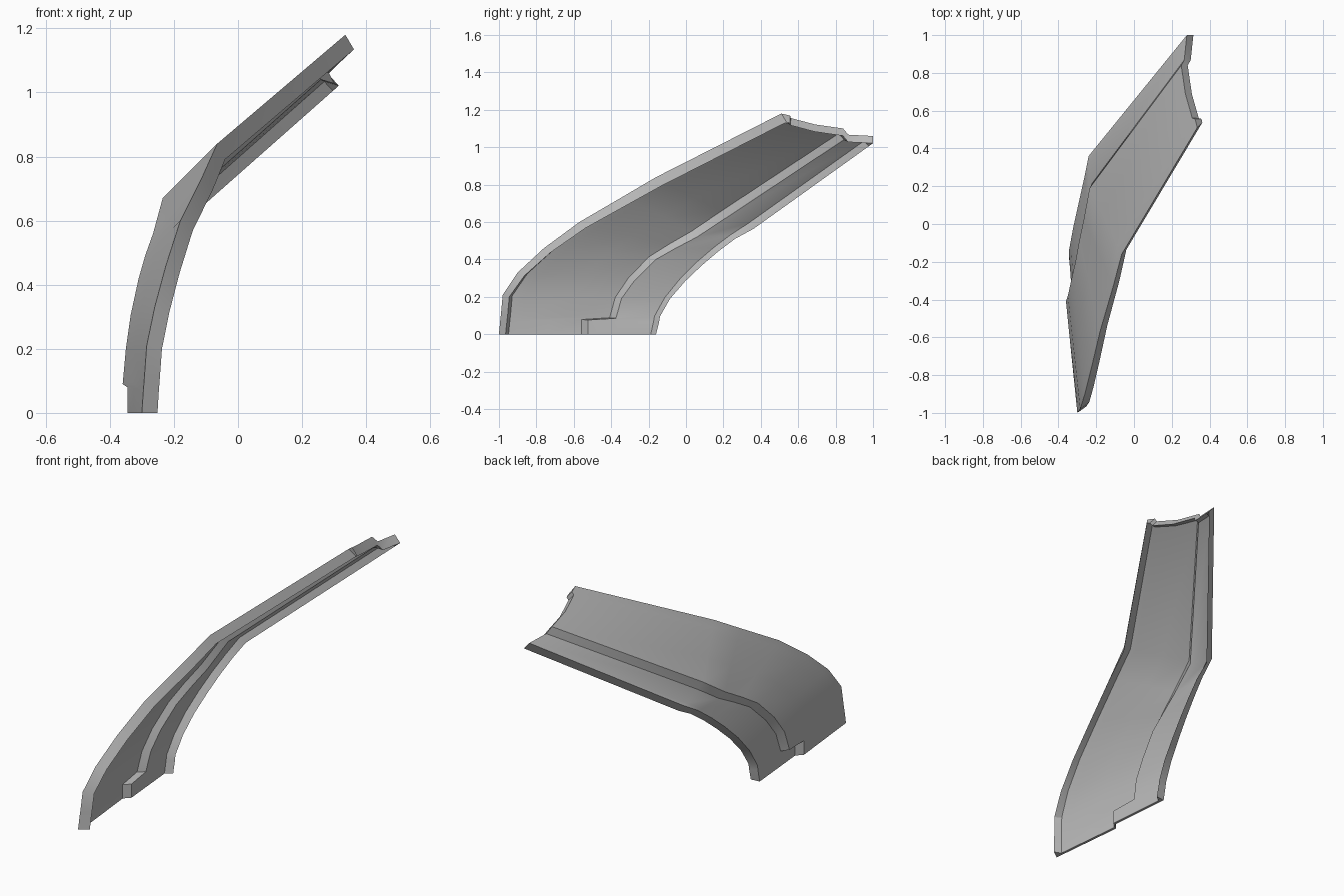
import bpy, bmesh
from mathutils import Vector

cube = bpy.data.objects.get("Cube")
if cube:
    bpy.data.objects.remove(cube, do_unlink=True)

# Three guide curves from foot to tip: front edge, step ridge, back edge
FRONT = [(-.30, -1, 0), (-.295, -.993, .075), (-.293, -.99, .1), (-.285, -.98, .21),
         (-.26, -.9, .33), (-.225, -.76, .46), (-.18, -.57, .6), (-.11, -.33, .74),
         (-.065, -.16, .84), (.335, .51, 1.18)]
RIDGE = [(-.345, -.56, 0), (-.345, -.56, .08), (-.36, -.41, .09), (-.35, -.38, .2),
         (-.335, -.31, .305), (-.31, -.2, .42), (-.29, -.09, .49), (-.265, .03, .56),
         (-.235, .19, .67), (.25, .84, 1.1)]
BACK = [(-.345, -.165, 0), (-.345, -.15, .07), (-.345, -.145, .1), (-.335, -.09, .2),
        (-.32, -.01, .3), (-.3, .08, .39), (-.28, .17, .47), (-.26, .26, .54),
        (-.24, .36, .6), (.28, 1, 1.06)]
LIP, SKIN, STEP = .052, .015, .035


def row_frame(i):
    """Inward normal, direction across the panel and direction along it."""
    a = [Vector(p) for p in FRONT]
    along = (a[min(i + 1, len(a) - 1)] - a[max(i - 1, 0)]).normalized()
    across = (Vector(RIDGE[i]) - a[i]).normalized()
    inward = across.cross(along)
    if inward.x < 0:
        inward.negate()
    if i == 0:
        inward.z = across.z = 0
    return inward.normalized(), across.normalized(), along


def outer_row(i):
    """Outside cross-section: lip, main panel, step, back strip, lip."""
    n, across, along = row_frame(i)
    a, s, b = Vector(FRONT[i]), Vector(RIDGE[i]), Vector(BACK[i])
    low = s + n * STEP + across * .03
    m1, m2 = a.lerp(s, .2), a.lerp(s, .6)
    if i == len(FRONT) - 1:            # hollowed tip outline
        m1 -= along * .02
        m2 -= along * .025
    back_in = b + (low - b).normalized() * .025
    return [a, a + across * .05, m1, m2, s, low, back_in, b]


last = len(FRONT) - 1
rows = [outer_row(i) for i in range(last + 1)]
frames = [row_frame(i) for i in range(last + 1)]
# Extra row just short of the tip, where the tip lip ends
rows.insert(last, [p.lerp(q, .965) for p, q in zip(rows[last - 1], rows[last])])
frames.insert(last, frames[last])

# Inside layer: thin skin with a deep lip on the front, tip and back edges
inner = []
for r, (row, (n, across, along)) in enumerate(zip(rows, frames)):
    line = []
    for c, p in enumerate(row):
        edge = c in (0, len(row) - 1) or r == len(rows) - 1
        q = p + n * (LIP if edge else SKIN)
        if c == 0:
            q += across * .03
        line.append(q)
    inner.append(line)

bm = bmesh.new()
out_v = [[bm.verts.new(p) for p in row] for row in rows]
in_v = [[bm.verts.new(p) for p in row] for row in inner]
R, C = len(rows), len(rows[0])
for grid in (out_v, in_v):
    for r in range(R - 1):
        for c in range(C - 1):
            bm.faces.new((grid[r][c], grid[r][c + 1], grid[r + 1][c + 1], grid[r + 1][c]))
# Close the rim between both layers
rim = [(0, c) for c in range(C)] + [(r, C - 1) for r in range(1, R)]
rim += [(R - 1, c) for c in range(C - 2, -1, -1)] + [(r, 0) for r in range(R - 2, 0, -1)]
for (r, c), (s, d) in zip(rim, rim[1:] + rim[:1]):
    bm.faces.new((out_v[r][c], out_v[s][d], in_v[s][d], in_v[r][c]))
bmesh.ops.recalc_face_normals(bm, faces=bm.faces)

mesh = bpy.data.meshes.new("curved_panel")
bm.to_mesh(mesh)
bm.free()
panel = bpy.data.objects.new("curved_panel", mesh)
bpy.context.collection.objects.link(panel)

# Plain grey finish
grey = bpy.data.materials.new("plain grey")
grey.use_nodes = True
colour = (.5, .5, .5, 1)
grey.diffuse_color = colour
grey.node_tree.nodes["Principled BSDF"].inputs["Base Color"].default_value = colour
mesh.materials.append(grey)

bpy.ops.object.select_all(action='DESELECT')
panel.select_set(True)
bpy.context.view_layer.objects.active = panel
bpy.ops.object.shade_smooth_by_angle(angle=.5)
